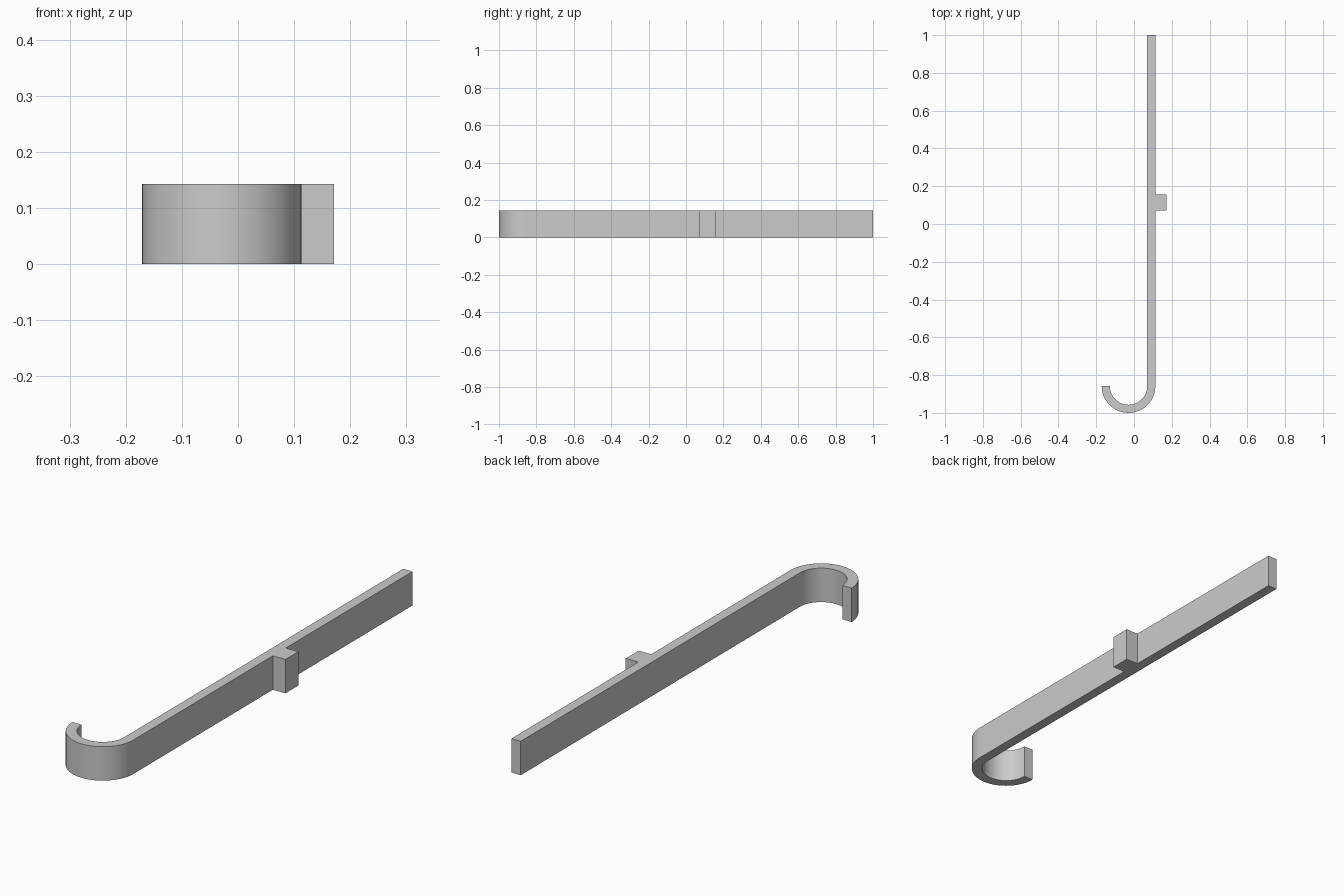
import bpy
import bmesh
from math import cos, sin, pi, radians

if "Cube" in bpy.data.objects:
    bpy.data.objects.remove(bpy.data.objects["Cube"], do_unlink=True)

HEIGHT = 0.143
OUTER, INNER = 0.142, 0.099
CX, CY = -0.029, -0.858
SEGMENTS = 32

grey = bpy.data.materials.new("light grey")
grey.use_nodes = True
colour = (0.6, 0.6, 0.6, 1)
grey.diffuse_color = colour
grey.node_tree.nodes["Principled BSDF"].inputs["Base Color"].default_value = colour


def arc(radius):
    """Half circle from the shank round to the hook tip."""
    angles = [-pi * i / SEGMENTS for i in range(SEGMENTS + 1)]
    return [(CX + radius * cos(a), CY + radius * sin(a)) for a in angles]


# Hook profile: straight shank, bend, and a side tab on the outer edge
tab = [(CX + OUTER, 0.157), (0.171, 0.157), (0.171, 0.071), (CX + OUTER, 0.071)]
profile = [(CX + INNER, 1), (CX + OUTER, 1)] + tab + arc(OUTER) + arc(INNER)[::-1]

# Extrude the profile upwards
bm = bmesh.new()
base = bm.faces.new([bm.verts.new((x, y, 0)) for x, y in profile])
top = bmesh.ops.extrude_face_region(bm, geom=[base], use_keep_orig=True)["geom"]
bmesh.ops.translate(bm, vec=(0, 0, HEIGHT),
                    verts=[v for v in top if isinstance(v, bmesh.types.BMVert)])
bmesh.ops.recalc_face_normals(bm, faces=bm.faces[:])
mesh = bpy.data.meshes.new("hook_bar")
bm.to_mesh(mesh)
bm.free()

hook = bpy.data.objects.new("hook_bar", mesh)
bpy.context.collection.objects.link(hook)
mesh.materials.append(grey)

# Smooth the bend, keep the corners sharp
bpy.ops.object.select_all(action="DESELECT")
hook.select_set(True)
bpy.context.view_layer.objects.active = hook
bpy.ops.object.shade_smooth_by_angle(angle=radians(30))
